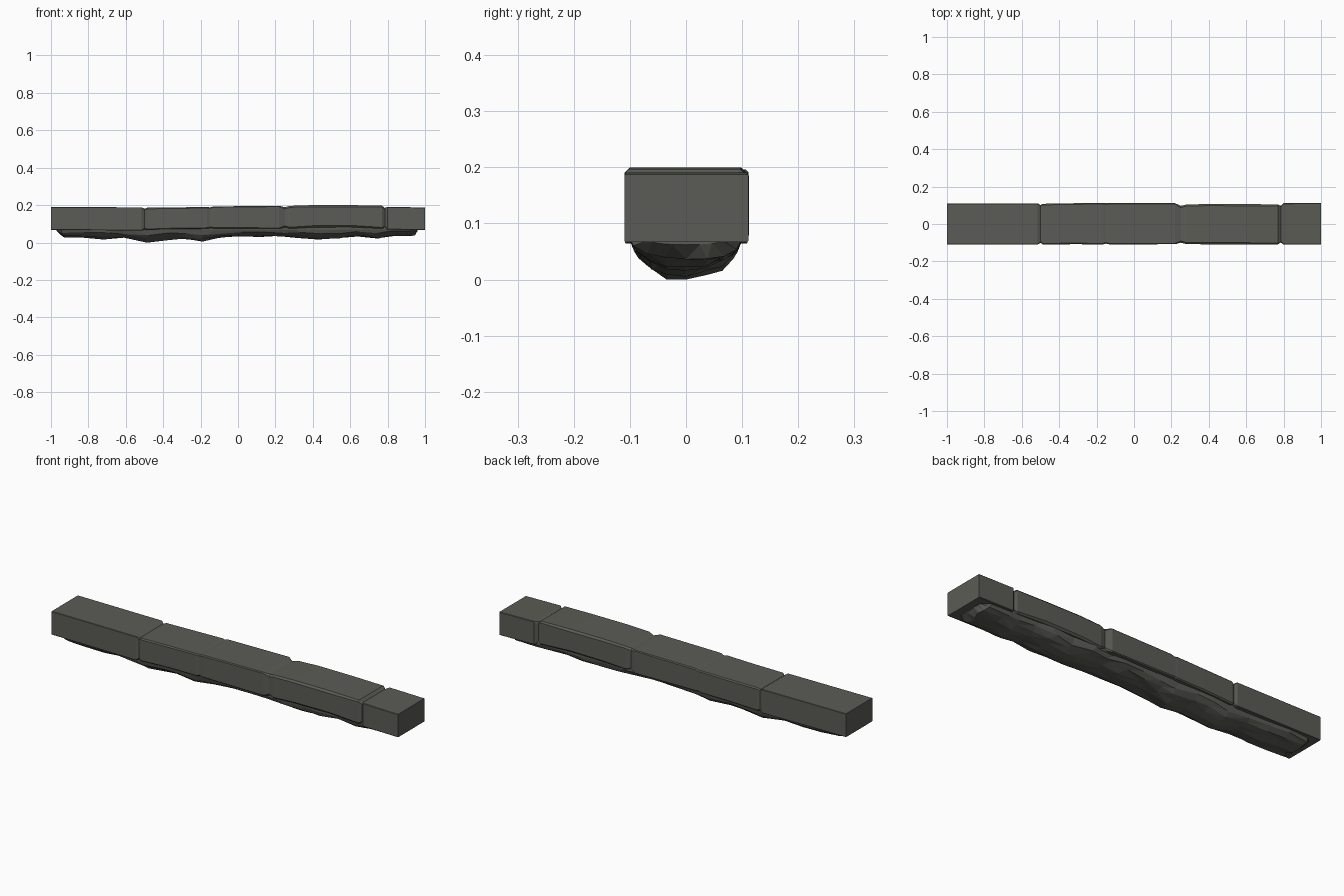
import bpy, bmesh, math, random

random.seed(4)

stone = bpy.data.materials.new("dark grey stone")
stone.diffuse_color = (0.105, 0.105, 0.092, 1)


def loft(name, rings):
    """Skin a list of equal-length closed rings and cap both ends."""
    bm = bmesh.new()
    loops = [[bm.verts.new(p) for p in ring] for ring in rings]
    n = len(loops[0])
    for a, b in zip(loops, loops[1:]):
        for i in range(n):
            j = (i + 1) % n
            bm.faces.new((a[i], a[j], b[j], b[i]))
    bm.faces.new(loops[0])
    bm.faces.new(loops[-1])
    bmesh.ops.triangulate(bm, faces=[f for f in bm.faces if len(f.verts) == 4])
    bmesh.ops.recalc_face_normals(bm, faces=bm.faces)
    me = bpy.data.meshes.new(name)
    bm.to_mesh(me)
    bm.free()
    me.materials.append(stone)
    ob = bpy.data.objects.new(name, me)
    bpy.context.collection.objects.link(ob)
    return ob


# Slab sections: x, front y, back y, bottom z, top z, corner chamfer
slab = [
    (-1.000, -0.109, 0.110, 0.068, 0.190, 0.002),
    (-0.515, -0.109, 0.110, 0.064, 0.188, 0.002),
    (-0.500, -0.101, 0.102, 0.071, 0.180, 0.006),
    (-0.485, -0.110, 0.108, 0.066, 0.186, 0.006),
    (-0.320, -0.108, 0.111, 0.072, 0.188, 0.006),
    (-0.165, -0.109, 0.112, 0.074, 0.190, 0.005),
    (-0.150, -0.105, 0.111, 0.077, 0.188, 0.006),
    (-0.130, -0.109, 0.111, 0.076, 0.193, 0.005),
    (0.220, -0.108, 0.111, 0.074, 0.196, 0.004),
    (0.250, -0.100, 0.097, 0.079, 0.189, 0.010),
    (0.280, -0.107, 0.104, 0.074, 0.196, 0.008),
    (0.400, -0.109, 0.107, 0.081, 0.200, 0.009),
    (0.600, -0.110, 0.107, 0.082, 0.200, 0.010),
    (0.770, -0.109, 0.104, 0.074, 0.197, 0.007),
    (0.785, -0.099, 0.097, 0.080, 0.185, 0.008),
    (0.800, -0.110, 0.111, 0.069, 0.191, 0.003),
    (1.000, -0.110, 0.111, 0.067, 0.187, 0.002),
]


def slab_ring(x, f, b, lo, hi, c):
    return [(x, f + c, lo), (x, b - c, lo), (x, b, lo + c), (x, b, hi - c),
            (x, b - c, hi), (x, f + c, hi), (x, f, hi - c), (x, f, lo + c)]


loft("stone_slab", [slab_ring(*s) for s in slab])

# Rough rounded underside: keel height along x
keel = [(-0.97, 0.062), (-0.93, 0.028), (-0.83, 0.026), (-0.72, 0.016),
        (-0.61, 0.026), (-0.48, 0.0), (-0.38, 0.012), (-0.29, 0.022),
        (-0.19, 0.005), (-0.10, 0.026), (0.0, 0.033), (0.11, 0.030),
        (0.21, 0.035), (0.32, 0.024), (0.43, 0.016), (0.54, 0.024),
        (0.64, 0.034), (0.74, 0.022), (0.82, 0.036), (0.93, 0.036),
        (0.96, 0.062)]

rings = []
for k, (x, z) in enumerate(keel):
    end = k in (0, len(keel) - 1)
    w = 0.065 if end else 0.096 + random.uniform(-0.007, 0.005)
    ring = [(x, -w, 0.09)]
    for i in range(9):
        a = math.pi * i / 8
        j = 0 if i in (0, 4, 8) or end else random.uniform(-0.006, 0.006)
        dx = 0 if i == 4 or end else random.uniform(-0.018, 0.018)
        ring.append((x + dx, -w * math.cos(a) * (1 + j * 6),
                     max(0.0, 0.07 - (0.07 - z) * math.sin(a) ** 0.9 + j)))
    ring.append((x, w, 0.09))
    rings.append(ring)
loft("rough_underside", rings)
